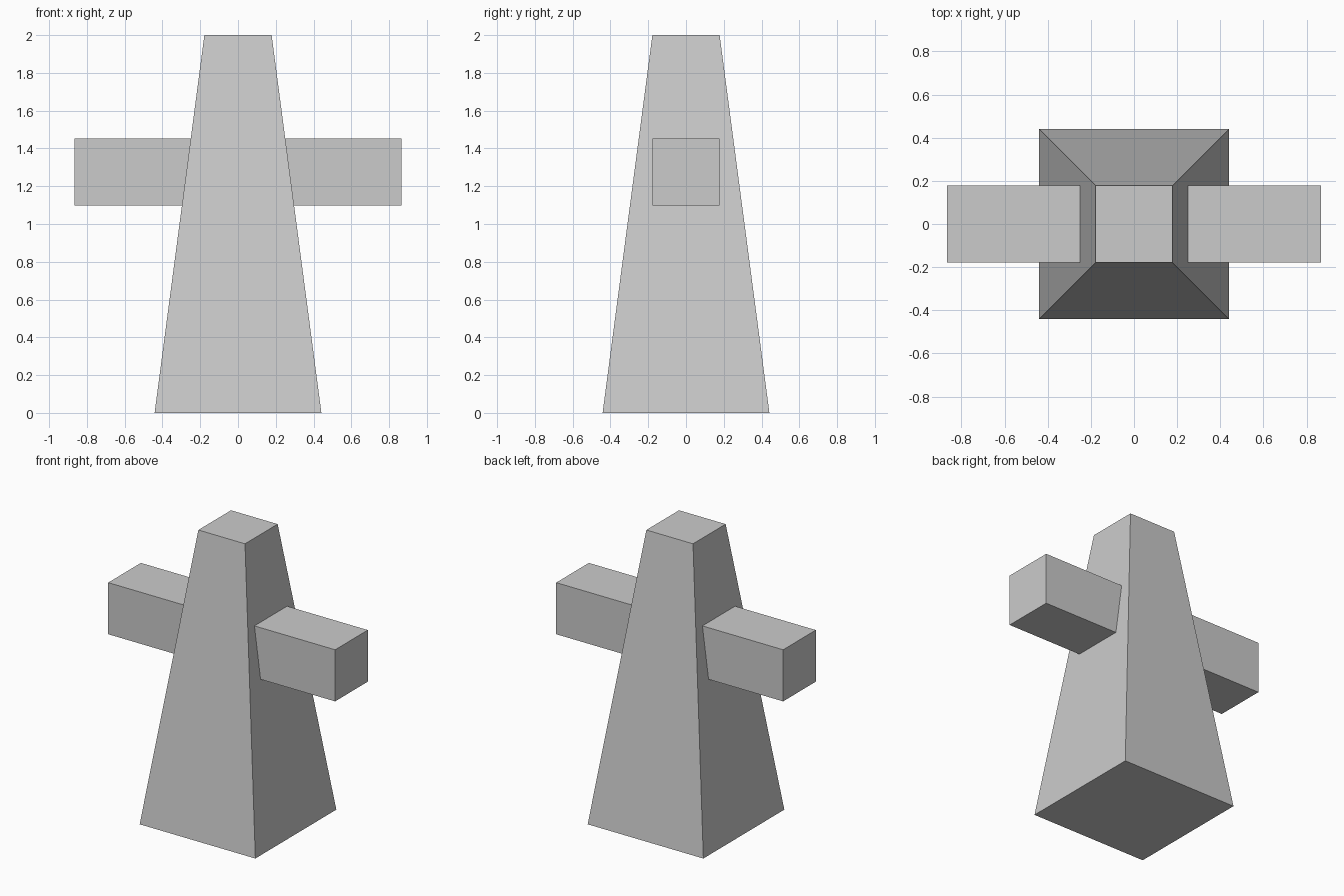
import bpy
import bmesh
from mathutils import Matrix

cube = bpy.data.objects.get("Cube")
if cube:
    bpy.data.objects.remove(cube, do_unlink=True)

grey = bpy.data.materials.new("light_grey")
grey.use_nodes = True
colour = (0.6, 0.6, 0.6, 1.0)
grey.diffuse_color = colour
grey.node_tree.nodes["Principled BSDF"].inputs["Base Color"].default_value = colour


def add_block(name, size, centre, top_scale=1.0):
    """Flat-faced box whose top can be narrowed into a taper."""
    bm = bmesh.new()
    bmesh.ops.create_cube(bm, size=1.0, matrix=Matrix.Diagonal((*size, 1.0)))
    for v in bm.verts:
        if v.co.z > 0:
            v.co.x *= top_scale
            v.co.y *= top_scale
    mesh = bpy.data.meshes.new(name)
    bm.to_mesh(mesh)
    bm.free()
    mesh.materials.append(grey)
    obj = bpy.data.objects.new(name, mesh)
    obj.location = centre
    bpy.context.collection.objects.link(obj)
    return obj


# Tapered square tower
base, top, height = 0.883, 0.356, 2.0
add_block("tower", (base, base, height), (0, 0, height / 2), top / base)

# Square beam running through the tower, forming both arms
add_block("cross_beam", (1.732, top, top), (0, 0, 1.275))
